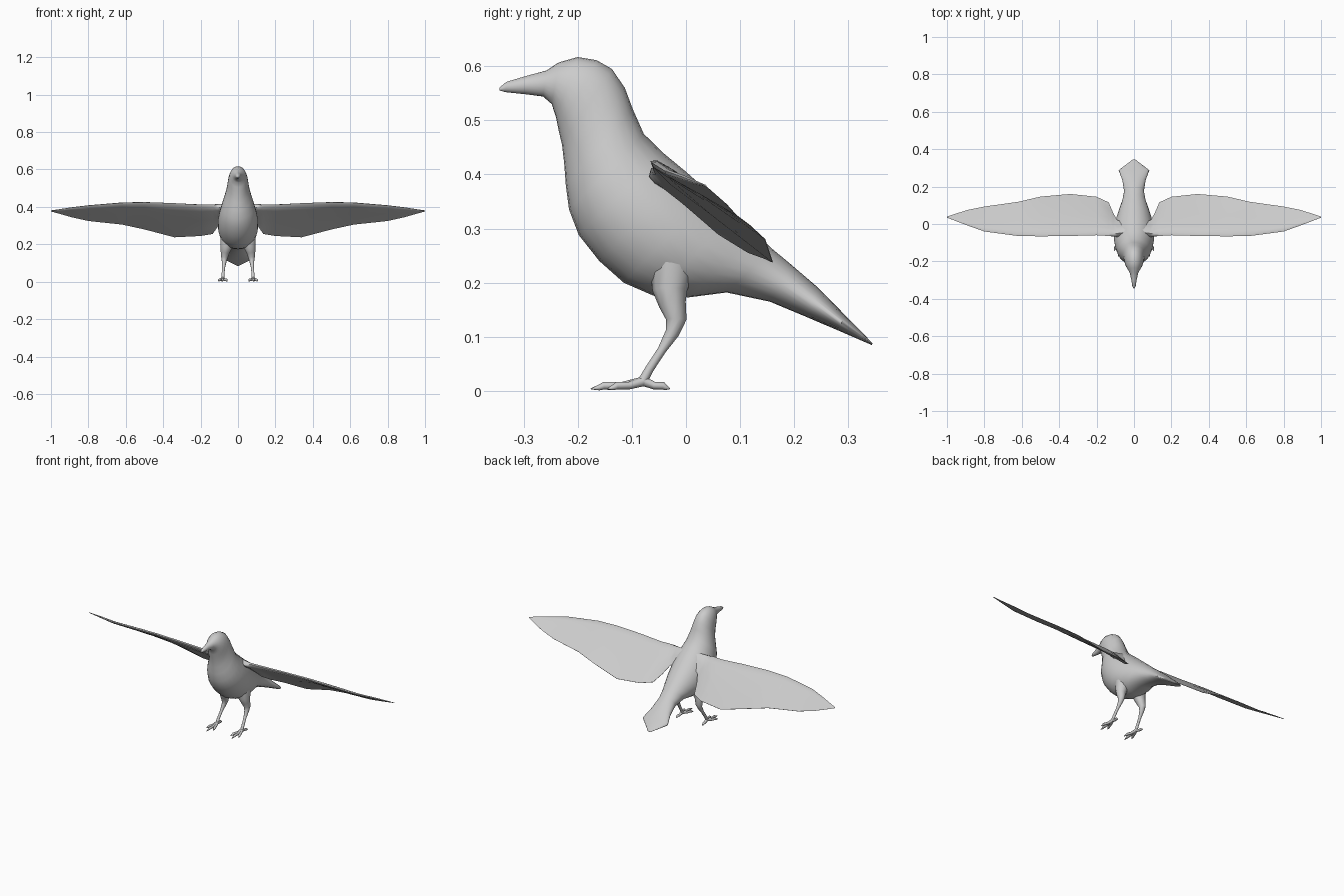
import bpy, bmesh
from math import sin, cos, pi
from mathutils import Vector


def add_mesh(name, bm, mirror=False, angle=0.9):
    bmesh.ops.recalc_face_normals(bm, faces=bm.faces)
    me = bpy.data.meshes.new(name)
    bm.to_mesh(me)
    bm.free()
    ob = bpy.data.objects.new(name, me)
    bpy.context.collection.objects.link(ob)
    if mirror:
        ob.modifiers.new("Mirror", 'MIRROR')
    bpy.ops.object.select_all(action='DESELECT')
    ob.select_set(True)
    bpy.context.view_layer.objects.active = ob
    bpy.ops.object.shade_smooth_by_angle(angle=angle)
    return ob


def loft(bm, rings):
    loops = [[bm.verts.new(p) for p in r] for r in rings]
    n = len(loops[0])
    for a, b in zip(loops, loops[1:]):
        for i in range(n):
            j = (i + 1) % n
            bm.faces.new((a[i], a[j], b[j], b[i]))
    bm.faces.new(loops[0])
    bm.faces.new(loops[-1])


def tube(bm, pts, n=10):
    # pts: (x, y, z, radius)
    cs = [Vector(p[:3]) for p in pts]
    rings = []
    for i, c in enumerate(cs):
        d = (cs[min(i + 1, len(cs) - 1)] - cs[max(i - 1, 0)]).normalized()
        u = d.cross(Vector((1, 0.01, 0))).normalized()
        v = d.cross(u)
        rings.append([c + pts[i][3] * (u * cos(2 * pi * k / n) + v * sin(2 * pi * k / n))
                      for k in range(n)])
    loft(bm, rings)


# Body from beak to tail: (top y, top z, bottom y, bottom z, half width)
sections = [
    (-.345, .560, -.344, .555, .003), (-.332, .571, -.333, .552, .009),
    (-.295, .582, -.295, .548, .015), (-.258, .592, -.264, .544, .023),
    (-.235, .607, -.248, .530, .034), (-.200, .617, -.240, .505, .045),
    (-.165, .611, -.235, .480, .051), (-.137, .595, -.229, .455, .055),
    (-.113, .560, -.225, .420, .061), (-.098, .520, -.222, .380, .072),
    (-.078, .475, -.216, .335, .087), (-.040, .438, -.198, .288, .100),
    (.000, .405, -.160, .240, .108), (.045, .365, -.115, .200, .106),
    (.090, .325, -.060, .176, .097), (.130, .290, .005, .173, .081),
    (.160, .262, .075, .182, .064), (.195, .233, .155, .165, .053),
    (.245, .190, .222, .137, .062), (.292, .142, .283, .111, .082),
    (.345, .088, .343, .085, .008)]
bm = bmesh.new()
rings = []
for ty, tz, by, bz, w in sections:
    c = Vector((0, (ty + by) / 2, (tz + bz) / 2))
    a = Vector((0, (ty - by) / 2, (tz - bz) / 2))
    rings.append([c + a * cos(2 * pi * k / 24) + Vector((w * sin(2 * pi * k / 24), 0, 0))
                  for k in range(24)])
loft(bm, rings)
add_mesh("body", bm)

# Wings: (x, leading y, leading z, trailing y, trailing z, thickness)
stations = [
    (.03, -.055, .405, .010, .365, .040), (.09, -.064, .408, .020, .330, .034),
    (.112, -.065, .410, .060, .290, .028), (.135, -.064, .412, .115, .256, .024),
    (.20, -.060, .412, .145, .245, .022), (.34, -.064, .420, .160, .238, .020),
    (.50, -.066, .425, .146, .280, .018), (.62, -.064, .422, .118, .306, .017),
    (.80, -.040, .407, .093, .325, .013), (.89, -.008, .396, .075, .345, .010),
    (1.0, .034, .380, .040, .376, .003)]
profile = [(0, 0), (.04, .45), (.18, .6), (.5, .4), (.8, .2), (1, .04),
           (1, -.04), (.8, -.1), (.5, -.2), (.18, -.4), (.04, -.35)]
bm = bmesh.new()
rings = []
for x, ly, lz, ty, tz, t in stations:
    lead, chord = Vector((x, ly, lz)), Vector((0, ty - ly, tz - lz))
    up = Vector((0, -chord.z, chord.y)).normalized()
    rings.append([lead + chord * s + up * h * t for s, h in profile])
loft(bm, rings)
add_mesh("wings", bm, True)

# Legs: feathered thigh and thin shank
bm = bmesh.new()
tube(bm, [(.055, -.025, .23, .042), (.063, -.030, .185, .032), (.069, -.025, .160, .025),
          (.072, -.018, .132, .019), (.074, -.025, .108, .013), (.077, -.045, .075, .008),
          (.080, -.068, .040, .008), (.081, -.080, .018, .009)])
add_mesh("legs", bm, True)

# Feet: three front toes and one back toe, each ending in a claw
bm = bmesh.new()
for x, y in ((.056, -.150), (.082, -.176), (.106, -.145), (.086, -.030)):
    a, b = Vector((.081, -.078, .018)), Vector((x, y, .004))
    m, k = a.lerp(b, .4), a.lerp(b, .75)
    tube(bm, [(*a, .009), (m.x, m.y, .010, .007), (k.x, k.y, .010, .007),
              (*a.lerp(b, .85), .005), (*b, .001)], 8)
add_mesh("feet", bm, True)
